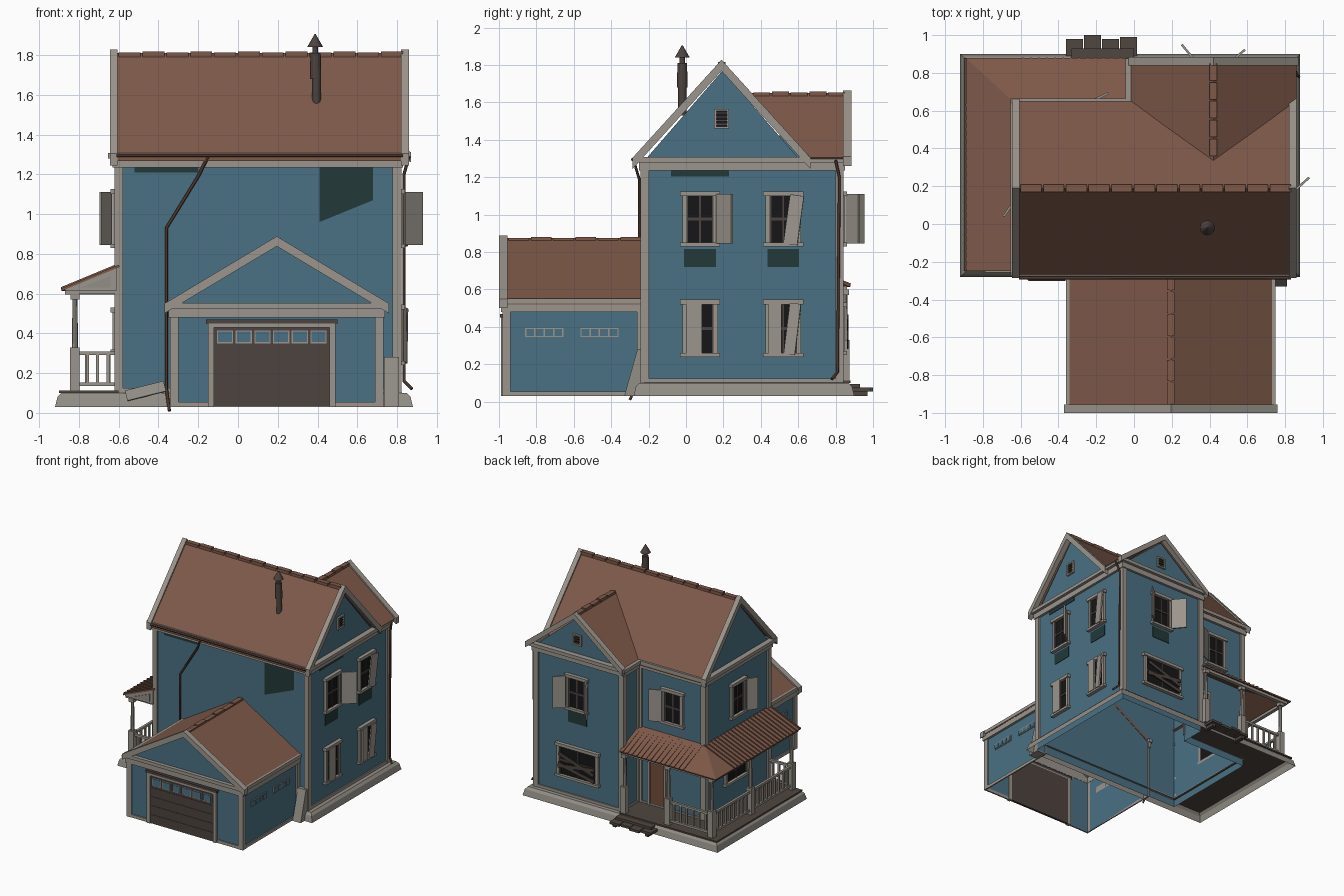
import bpy, bmesh
from math import radians, atan2
from mathutils import Matrix, Vector

cube = bpy.data.objects.get("Cube")
if cube:
    bpy.data.objects.remove(cube, do_unlink=True)


def material(name, *rgb):
    m = bpy.data.materials.new(name)
    m.use_nodes = True
    m.diffuse_color = (*rgb, 1)
    m.node_tree.nodes["Principled BSDF"].inputs["Base Color"].default_value = (*rgb, 1)
    return m


BLUE = material("wall blue", .07, .165, .23)
ROOF = material("roof brown", .21, .1, .067)
TRIM = material("trim grey", .33, .3, .265)
STONE = material("foundation grey", .29, .27, .24)
PATCH = material("bare dark green", .017, .04, .04)
DARK = material("dark brown", .075, .056, .05)
RUST = material("rust pipe", .07, .035, .025)
GLASS = material("black glass", .008, .008, .009)
DECK = material("deck wood", .08, .062, .05)
DOOR = material("door brown", .17, .075, .045)
I = Matrix.Identity(4)


def rot(deg, axis="Z"):
    return Matrix.Rotation(radians(deg), 4, axis)


def move(x, y, z=0):
    return Matrix.Translation((x, y, z))


def finish(bm, name, mat):
    me = bpy.data.meshes.new(name)
    bm.to_mesh(me)
    bm.free()
    me.materials.append(mat)
    ob = bpy.data.objects.new(name, me)
    bpy.context.collection.objects.link(ob)
    return ob


def boxes(name, mat, items, M=I):
    """Each item is x0, x1, y0, y1, z0, z1."""
    bm = bmesh.new()
    for a, b, c, d, e, f in items:
        S = Matrix.Diagonal((abs(b - a), abs(d - c), abs(f - e), 1))
        bmesh.ops.create_cube(bm, matrix=M @ move((a + b) / 2, (c + d) / 2, (e + f) / 2) @ S)
    return finish(bm, name, mat)


def prism(name, mat, profile, y0, y1, M=I, drop_below=None):
    """Profile in x, z pushed along y."""
    bm = bmesh.new()
    face = bm.faces.new([bm.verts.new((x, y0, z)) for x, z in profile])
    out = bmesh.ops.extrude_face_region(bm, geom=[face], use_keep_orig=True)
    bmesh.ops.translate(bm, vec=(0, y1 - y0, 0), verts=[v for v in out["geom"] if isinstance(v, bmesh.types.BMVert)])
    bmesh.ops.recalc_face_normals(bm, faces=bm.faces)
    if drop_below is not None:
        low = [f for f in bm.faces if f.calc_center_median().z < drop_below]
        bmesh.ops.delete(bm, geom=low, context="FACES")
    bm.transform(M)
    return finish(bm, name, mat)


def sheet(name, mat, verts, faces, t):
    bm = bmesh.new()
    vs = [bm.verts.new(v) for v in verts]
    for f in faces:
        bm.faces.new([vs[i] for i in f])
    for f in bm.faces:
        f.normal_update()
        if f.normal.z < 0:
            f.normal_flip()
    ob = finish(bm, name, mat)
    mod = ob.modifiers.new("thickness", "SOLIDIFY")
    mod.thickness, mod.offset = t, -1


def chevron(c, half, z0, z1, t):
    return [(c - half, z0), (c, z1), (c + half, z0), (c + half, z0 - t), (c, z1 - t), (c - half, z0 - t)]


def pipe(name, mat, points, r):
    cu = bpy.data.curves.new(name, "CURVE")
    cu.dimensions, cu.bevel_depth, cu.bevel_resolution, cu.use_fill_caps = "3D", r, 1, True
    sp = cu.splines.new("POLY")
    sp.points.add(len(points) - 1)
    for p, co in zip(sp.points, points):
        p.co = (*co, 1)
    cu.materials.append(mat)
    bpy.context.collection.objects.link(bpy.data.objects.new(name, cu))


def cone(name, mat, x, y, z0, z1, r0, r1, sides=12):
    bm = bmesh.new()
    bmesh.ops.create_cone(bm, cap_ends=True, segments=sides, radius1=r0, radius2=r1, depth=z1 - z0,
                          matrix=move(x, y, (z0 + z1) / 2))
    return finish(bm, name, mat)


def wall_trim(name, corners, skip, z0, z1, over):
    """Corner boards, base board, frieze and cornice along each wall."""
    n = len(corners)
    for i in range(n):
        if i in skip:
            continue
        a, b = Vector(corners[i]), Vector(corners[(i + 1) % n])
        L = (b - a).length
        M = move(*a) @ Matrix.Rotation(atan2(b.y - a.y, b.x - a.x), 4, "Z")
        boxes(name, TRIM, [(-.012, .032, -.012, 0, z0, z1), (L - .032, L + .012, -.012, 0, z0, z1),
                           (0, L, -.01, 0, z0, z0 + .025), (-.02, L + .02, -.02, .002, z1 - .045, z1),
                           (-over, L + over, -over, .002, z1, z1 + .028)], M)


def window(M, u, w, z0, z1, shutters=(), patch=False):
    """Shutters are hinge offset, signed width, swing, tilt."""
    h, zm = w / 2, (z0 + z1) / 2
    boxes("window_frame", TRIM, [(u - h, u - h + .022, -.02, 0, z0, z1), (u + h - .022, u + h, -.02, 0, z0, z1),
                                 (u - h - .012, u + h + .012, -.03, 0, z1 - .025, z1),
                                 (u - h - .012, u + h + .012, -.03, 0, z0, z0 + .02)], M)
    boxes("window_glass", GLASS, [(u - h + .02, u + h - .02, -.006, 0, z0 + .02, z1 - .02)], M)
    boxes("window_sash", DARK, [(u - h + .02, u + h - .02, -.014, 0, zm - .008, zm + .008),
                                (u - .005, u + .005, -.012, 0, z0 + .02, z1 - .02),
                                (u - h + .02, u - h + .032, -.014, 0, z0 + .02, z1 - .02),
                                (u + h - .032, u + h - .02, -.014, 0, z0 + .02, z1 - .02)], M)
    for du, sw, swing, tilt in shutters:
        S = M @ move(u + du, -.024, zm) @ rot(-swing if sw > 0 else swing) @ rot(tilt, "Y")
        k = (z1 - z0) / 2 - .015
        boxes("shutter", TRIM, [(0, sw, -.012, 0, -k, k)], S)
    if patch:
        boxes("bare_patch", PATCH, [(u - h + .01, u + h - .01, -.004, 0, z0 - .11, z0 - .015)], M)


def vent(M, u, z0, z1):
    boxes("vent_frame", TRIM, [(u - .04, u - .028, -.015, 0, z0, z1), (u + .028, u + .04, -.015, 0, z0, z1),
                               (u - .04, u + .04, -.015, 0, z1 - .012, z1), (u - .04, u + .04, -.015, 0, z0, z0 + .012)], M)
    boxes("vent_hole", GLASS, [(u - .03, u + .03, -.004, 0, z0, z1)], M)
    boxes("vent_slats", DARK, [(u - .03, u + .03, -.01, 0, z0 + .02 * i, z0 + .02 * i + .006) for i in range(1, 5)], M)


# House walls on an L plan, open underneath
plan = [(-.61, -.23), (.81, -.23), (.81, .83), (0, .83), (0, .62), (-.61, .62)]
bm = bmesh.new()
lo = [bm.verts.new((*p, .04)) for p in plan]
hi = [bm.verts.new((*p, 1.285)) for p in plan]
for i in range(len(plan)):
    j = (i + 1) % len(plan)
    bm.faces.new((lo[i], lo[j], hi[j], hi[i]))
finish(bm, "house_walls", BLUE)
ALONG_X = rot(90)  # local x becomes y, local -y becomes x
prism("main_gables", BLUE, [(-.23, 1.28), (.195, 1.77), (.62, 1.28)], -.81, .61, ALONG_X)
prism("wing_gable", BLUE, [(0, 1.28), (.42, 1.61), (.81, 1.28)], .5, .83)
wall_trim("house_trim", plan, (), .1, 1.28, .045)

# House roofs and barge boards
prism("main_roof", ROOF, chevron(.19, .47, 1.295, 1.81, .028), -.84, .62, ALONG_X)
sheet("wing_roof", ROOF, [(.42, .33, 1.65), (.42, .86, 1.65), (-.02, .86, 1.305), (-.02, .655, 1.305),
                          (.86, .86, 1.305), (.86, .655, 1.305)], [(0, 1, 2, 3), (0, 1, 4, 5)], .02)
for y0 in (-.86, .605):
    prism("main_barge_board", TRIM, chevron(.19, .475, 1.305, 1.828, .06), y0, y0 + .04, ALONG_X)
prism("wing_barge_board", TRIM, chevron(.42, .45, 1.31, 1.665, .05), .84, .885)
boxes("ridge_caps", ROOF, [(-.6 + i * .12, -.49 + i * .12, .17, .21, 1.79, 1.812 + .005 * (i % 2)) for i in range(12)]
      + [(.4, .44, .36 + i * .1, .45 + i * .1, 1.63, 1.654 + .005 * (i % 2)) for i in range(5)])

# Garage
garage = [(-.33, -.97), (.72, -.97), (.72, -.23), (-.33, -.23)]
prism("garage_walls", BLUE, [(-.33, .03), (.72, .03), (.72, .53), (.195, .85), (-.33, .53)], -.97, -.225, drop_below=.04)
wall_trim("garage_trim", garage, (2,), .03, .525, .03)
prism("garage_roof", ROOF, chevron(.195, .55, .545, .875, .025), -.98, -.225)
prism("garage_barge_board", TRIM, chevron(.195, .565, .55, .888, .05), -1, -.955)
boxes("garage_ridge", ROOF, [(.175, .215, -.95 + i * .12, -.84 + i * .12, .85, .874 + .006 * (i % 2)) for i in range(6)])
boxes("garage_door", DARK, [(-.12, .46, -.978, -.96, .03, .44)]
      + [(-.12, .46, -.981, -.97, z, z + .07) for z in (.035, .11, .185, .26)])
boxes("garage_door_frame", TRIM, [(-.15, -.12, -.99, -.96, .03, .45), (.46, .49, -.99, -.96, .03, .45),
                                  (-.15, .49, -.99, -.96, .43, .45)])
boxes("garage_lintel", DARK, [(-.16, .5, -.995, -.96, .45, .47)])
boxes("garage_door_window_frames", TRIM, [(-.106 + i * .094, -.024 + i * .094, -.984, -.97, .35, .415) for i in range(6)])
boxes("garage_door_windows", BLUE, [(-.1 + i * .094, -.03 + i * .094, -.988, -.97, .356, .409) for i in range(6)])
for M, s in ((move(.72, 0) @ rot(90), 1), (move(-.33, 0) @ rot(-90), -1)):
    for y in (-.86, -.565):
        boxes("garage_side_window_frame", TRIM, [(s * y, s * (y + .205), -.006, 0, .345, .395)], M)
        boxes("garage_side_panes", BLUE, [(s * (y + .006 + i * .05), s * (y + .048 + i * .05), -.009, 0, .352, .388)
                                          for i in range(4)], M)

# Foundation skirt with a flat lip
bm = bmesh.new()
rings = []
for g, z in ((.0, .03), (.012, .08), (.03, .1), (.07, .102)):
    x0, x1, y0, y1 = -.92 + g, .88 - g, -.28 + g, .9 - g
    rings.append([bm.verts.new(p) for p in ((x0, y0, z), (x1, y0, z), (x1, y1, z), (x0, y1, z))])
for a, b in zip(rings, rings[1:]):
    for i in range(4):
        j = (i + 1) % 4
        bm.faces.new((a[i], a[j], b[j], b[i]))
finish(bm, "foundation", STONE)

# Porch deck, steps, roof, posts and railings
boxes("porch_deck", DECK, [(-.9, -.6, -.25, .88, .1, .112), (-.61, 0, .61, .88, .1, .112)])
boxes("porch_steps", DECK, [(-.36 + i * .095, -.27 + i * .095, .88, .98 + .01 * (i % 2 + (i == 1)), .055, .075) for i in range(4)]
      + [(-.33, 0, .86, .93, .075, .095), (-.33, -.3, .87, .97, .03, .06), (-.03, 0, .87, .97, .03, .06)])
sheet("porch_roof", ROOF, [(-.6, -.25, .745), (-.89, -.25, .625), (-.89, .88, .625), (-.6, .61, .745),
                           (0, .88, .625), (0, .61, .745)], [(0, 1, 2, 3), (3, 2, 4, 5)], .012)
side = atan2(.12, .29)
for i in range(21):
    y = -.23 + i * .043
    boxes("roof_seam", ROOF, [(0, .31, -.004, .004, -.003, .006)], move(-.89, y, .626) @ Matrix.Rotation(-side, 4, "Y"))
    if i < 14:
        boxes("roof_seam", ROOF, [(-.004, .004, -.29, 0, -.003, .006)], move(-.59 + i * .043, .88, .626) @ Matrix.Rotation(-side, 4, "X"))
boxes("porch_beam", TRIM, [(-.87, -.84, -.24, .86, .595, .618), (-.87, 0, .83, .86, .595, .618), (-.87, -.6, -.24, -.22, .6, .622)])
prism("porch_end", TRIM, [(-.87, .612), (-.61, .612), (-.61, .73), (-.87, .63)], -.25, -.235)
prism("porch_end_panel", STONE, [(-.79, .63), (-.64, .63), (-.64, .69)], -.256, -.248)
for x, y in ((-.82, -.22), (-.82, .32), (-.82, .83), (-.42, .83), (-.03, .85)):
    boxes("porch_post_base", TRIM, [(x - .024, x + .024, y - .024, y + .024, .11, .33),
                                    (x - .022, x + .022, y - .022, y + .022, .57, .6)])
    cone("porch_post", TRIM, x, y, .33, .58, .016, .012, 8)
rails, posts = [], []
for z in (.135, .29):
    rails += [(-.83, -.81, -.22, .83, z, z + .018), (-.82, -.42, .82, .84, z, z + .018), (-.82, -.61, -.23, -.21, z, z + .018)]
for i in range(19):
    posts.append((-.827, -.813, -.17 + i * .054, -.156 + i * .054, .14, .3))
for i in range(6):
    posts.append((-.77 + i * .058, -.756 + i * .058, .823, .837, .14, .3))
for i in range(3):
    posts.append((-.765 + i * .052, -.75 + i * .052, -.227, -.213, .14, .3))
boxes("railing", TRIM, rails)
boxes("balusters", TRIM, posts)

# Windows, vents and doors
right, left = move(.81, 0) @ rot(90), move(-.61, 0) @ rot(-90)
wing, back = move(0, .83) @ rot(180), move(0, .62) @ rot(180)
window(right, .075, .19, .83, 1.125, [(.095, .12, 48, 0)], True)
window(right, .52, .19, .83, 1.125, [(.02, .075, 8, 8)], True)
window(right, .075, .19, .24, .545, [(-.075, .085, 0, 0)])
window(right, .52, .19, .24, .545, [(-.08, .07, 0, 0), (.02, .06, 8, 7)])
window(wing, -.42, .19, .83, 1.125, [(-.095, -.1, 40, 0), (.095, .12, 50, 0)], True)
window(wing, -.41, .38, .25, .53)
for z, a in ((.33, 12), (.37, -8), (.4, 18)):
    boxes("nailed_board", DARK, [(-.17, .17, -.01, 0, -.014, .014)], wing @ move(-.41, -.03, z) @ rot(a, "Y"))
window(back, .32, .19, .83, 1.125, [(-.095, -.1, 25, 0)])
window(left, -.2, .18, .83, 1.125, [(.09, .09, 35, 0)])
window(left, -.22, .3, .3, .53)
vent(right, .19, 1.46, 1.565)
vent(wing, -.42, 1.38, 1.47)
boxes("front_door", DOOR, [(.11, .24, -.008, 0, .11, .55)], back)
boxes("front_door_frame", TRIM, [(.09, .11, -.02, 0, .11, .57), (.24, .26, -.02, 0, .11, .57), (.09, .26, -.02, 0, .55, .575)], back)

# Weathered paint patches
prism("bare_patch_front", PATCH, [(.41, .96), (.68, 1.07), (.68, 1.235), (.41, 1.235)], -.235, -.229)
boxes("bare_patch_eaves", PATCH, [(-.52, -.2, -.004, 0, 1.21, 1.25)], move(0, -.23))
boxes("bare_patch_eaves", PATCH, [(-.08, .23, -.004, 0, 1.205, 1.25)], right)

# Flue, gutters and downpipes
cone("flue_base", DARK, .395, -.02, 1.53, 1.7, .022, .022)
cone("flue_pipe", DARK, .39, -.02, 1.68, 1.81, .028, .026)
cone("flue_neck", DARK, .388, -.02, 1.8, 1.85, .014, .014)
cone("flue_cap", DARK, .388, -.02, 1.84, 1.905, .04, .003)
pipe("front_downpipe", RUST, [(-.15, -.28, 1.29), (-.2, -.25, 1.19), (-.36, -.25, .93), (-.36, -.25, .12), (-.345, -.3, .01)], .008)
pipe("back_downpipe", RUST, [(.86, .8, 1.29), (.835, .82, 1.2), (.835, .81, .16), (.875, .78, .12)], .008)
pipe("front_gutter", RUST, [(-.61, -.285, 1.295), (.83, -.285, 1.295)], .009)

# Leaning slabs by the garage
prism("leaning_slab", STONE, [(-.33, .03), (-.26, .28), (-.23, .28), (-.23, .03)], -.81, -.735, ALONG_X)
boxes("fallen_board", STONE, [(-.1, .1, -.006, .006, -.027, .027)], move(-.465, -.29, .11) @ rot(-14, "Y") @ rot(-15, "X"))
